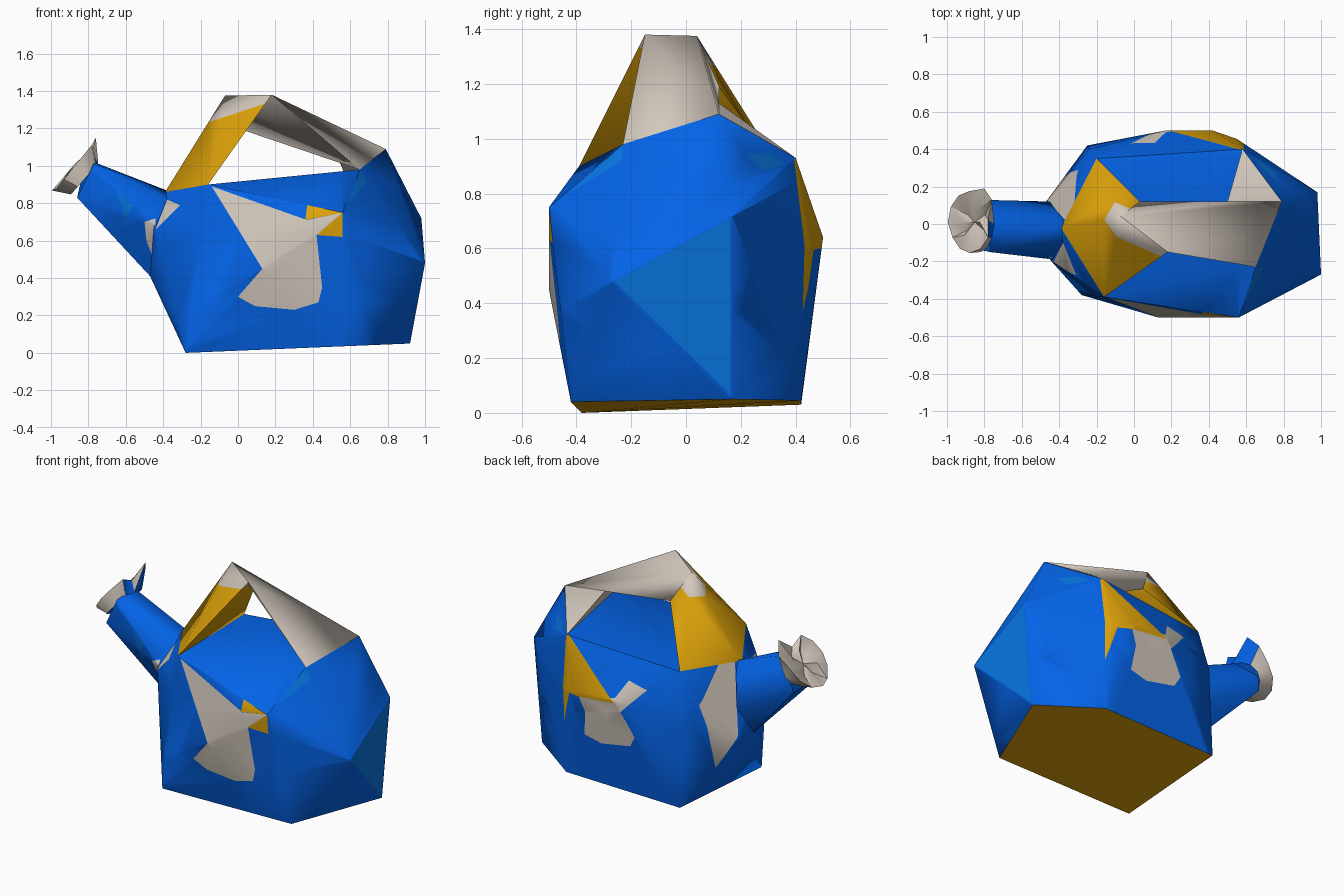
import bpy, bmesh, math, random
from mathutils import Vector

cube = bpy.data.objects.get("Cube")
if cube:
    bpy.data.objects.remove(cube, do_unlink=True)


def material(name, r, g, b):
    m = bpy.data.materials.new(name)
    m.use_nodes = True
    m.diffuse_color = (r, g, b, 1)
    m.node_tree.nodes["Principled BSDF"].inputs["Base Color"].default_value = (r, g, b, 1)
    return m


PALETTE = [material("blue enamel", 0.001, 0.125, 0.8),
           material("ivory", 0.65, 0.58, 0.51),
           material("golden orange", 0.74, 0.37, 0.003),
           material("lighter blue", 0.002, 0.18, 0.74)]
BLUE, IVORY, ORANGE, LIGHT = range(4)


def hull(points):
    """Faceted solid wrapped around a few corner points."""
    bm = bmesh.new()
    for p in points:
        bm.verts.new(p)
    bmesh.ops.convex_hull(bm, input=bm.verts[:])
    loose = [v for v in bm.verts if not v.link_faces]
    bmesh.ops.delete(bm, geom=loose, context='VERTS')
    bmesh.ops.recalc_face_normals(bm, faces=bm.faces[:])
    bm.normal_update()
    return bm


def cut(bm, faces, co, no):
    geom = list({g for f in faces for g in (*f.verts, *f.edges, f)})
    bmesh.ops.bisect_plane(bm, geom=geom, plane_co=co, plane_no=no)
    bm.normal_update()


def paint(bm, axis, side, corners, mat):
    """Cut a convex patch into the faces seen along an axis and colour it."""
    view = Vector((side, 0, 0)) if axis == 'x' else Vector((0, side, 0))
    pts = [Vector((0, a, b)) if axis == 'x' else Vector((a, 0, b)) for a, b in corners]
    centre = sum(pts, Vector()) / len(pts)
    planes = []

    def inside():
        return [f for f in bm.faces if f.normal.dot(view) > 0.12 and
                all((f.calc_center_median() - p).dot(n) > 0 for p, n in planes)]

    for p, q in zip(pts, pts[1:] + pts[:1]):
        n = (q - p).cross(view).normalized()
        if n.dot(centre - p) < 0:
            n.negate()
        cut(bm, inside(), p, n)
        planes.append((p, n))
    for f in inside():
        f.material_index = mat


def finish(bm, name, angle):
    mesh = bpy.data.meshes.new(name)
    for m in PALETTE:
        mesh.materials.append(m)
    bm.to_mesh(mesh)
    bm.free()
    ob = bpy.data.objects.new(name, mesh)
    bpy.context.collection.objects.link(ob)
    bpy.ops.object.select_all(action='DESELECT')
    ob.select_set(True)
    bpy.context.view_layer.objects.active = ob
    bpy.ops.object.shade_smooth_by_angle(angle=math.radians(angle))


# Corners shared by the body and the handle
front_mid, front_right, front_left = (-.39, -.02, .86), (-.16, -.39, .9), (-.2, .35, .88)
rear_mid, rear_right, rear_left = (.79, .12, 1.09), (.65, -.23, .98), (.58, .4, .93)
grip_top, grip_nose, grip_under, grip_rear = (.18, -.15, 1.38), (-.07, .04, 1.375), (.03, .12, 1.19), (.5, .12, 1.13)
back_high, back_low = (.98, .17, .72), (1, -.27, .48)

# Body
body = hull([front_mid, front_right, front_left, rear_right, rear_left, back_high, back_low,
             (-.28, -.38, 0), (.68, -.42, .04), (.92, .17, .05), (.57, .42, .045), (-.25, .42, .03),
             (.56, -.5, .75), (.13, -.5, .45), (.17, .5, .64), (.42, .5, .64), (.55, .455, .6),
             (-.24, .4, .62), (-.45, -.19, .67), (-.47, .12, .42), (-.47, -.03, .41)])
for f in body.faces:
    if f.normal.z < -.8:
        f.material_index = ORANGE
# patches on the front flank
paint(body, 'y', -1, [(-.14, .89), (.37, .71), (.42, .63), (.13, .45)], IVORY)
paint(body, 'y', -1, [(.37, .71), (.56, .75), (.42, .63)], IVORY)
paint(body, 'y', -1, [(.13, .45), (.42, .63), (.45, .35), (.43, .27), (.3, .23), (.09, .25), (0, .3)], IVORY)
paint(body, 'y', -1, [(.37, .79), (.56, .75), (.36, .71)], ORANGE)
paint(body, 'y', -1, [(.56, .75), (.56, .62), (.42, .63)], ORANGE)
paint(body, 'y', -1, [(-.44, .66), (-.38, .82), (-.31, .79), (-.42, .68)], IVORY)
# patches on the back flank
paint(body, 'y', 1, [(.43, .61), (.17, .66), (.13, .58), (.39, .51)], IVORY)
paint(body, 'y', 1, [(.17, .66), (.11, .77), (-.02, .74), (.13, .58)], IVORY)
paint(body, 'y', 1, [(.39, .51), (.13, .58), (.04, .43), (.08, .36), (.29, .32), (.41, .35)], IVORY)
paint(body, 'y', 1, [(.59, .95), (.17, .63), (.55, .59)], ORANGE)
paint(body, 'y', 1, [(.59, .95), (.51, .62), (.58, .37)], ORANGE)
# collar beside the spout, patches on the rear end
paint(body, 'x', -1, [(.02, .87), (.11, .88), (.29, .66), (.24, .25), (.12, .45)], IVORY)
paint(body, 'x', 1, [(-.26, .48), (.16, .71), (.16, .07)], LIGHT)
paint(body, 'x', 1, [(-.43, .8), (-.23, .98), (-.2, .94)], LIGHT)
finish(body, "body", 55)

# Rear shoulder rising to the handle
shoulder = hull([rear_mid, rear_right, rear_left, back_high, back_low])
for f in shoulder.faces:
    if f.normal.x < -.1:
        f.material_index = IVORY
paint(shoulder, 'x', 1, [(.22, .94), (.3, .95), (.36, .91), (.28, .88)], LIGHT)
finish(shoulder, "rear_shoulder", 55)

# Handle: front leg, grip and rear leg
leg = hull([front_mid, front_right, front_left, grip_top, grip_nose, grip_under])
slope, level = Vector((-.33, 0, 1)), Vector((0, 0, 1.285))
cut(leg, leg.faces[:], level, slope)
for f in leg.faces:
    f.material_index = IVORY if (f.calc_center_median() - level).dot(slope) > 0 else ORANGE
finish(leg, "handle_front_leg", 75)

for name, corners in {"handle_grip": [grip_top, grip_nose, grip_under, grip_rear, rear_mid, rear_right],
                      "handle_rear_leg": [grip_rear, rear_mid, rear_right, rear_left]}.items():
    part = hull(corners)
    for f in part.faces:
        f.material_index = IVORY
    finish(part, name, 75)

# Spout
spout = hull([(-.84, .13, .92), (-.77, .03, 1.02), (-.77, -.15, 1.01), (-.86, -.13, .83), (-.86, .12, .83),
              (-.36, 0, .86), (-.43, -.19, .68), (-.45, .12, .62), (-.47, -.03, .41), (-.38, -.1, .82)])
paint(spout, 'y', -1, [(-.5, .7), (-.44, .72), (-.44, .47), (-.49, .6)], IVORY)
paint(spout, 'y', -1, [(-.65, .86), (-.56, .79), (-.6, .72)], LIGHT)
finish(spout, "spout", 55)

# Spout head: a flared crumpled rose with a dished star face
random.seed(4)
rose = bmesh.new()
out, along = Vector((-.75, 0, .66)), Vector((.66, 0, .75))
centre = Vector((-.875, .01, .995))
count = 12


def ring(middle, rx, ry, jitter):
    verts = []
    for i in range(count):
        a = 2 * math.pi * i / count
        p = middle + along * rx * math.cos(a) + Vector((0, ry * math.sin(a), 0))
        p += out * random.uniform(-jitter, jitter)
        verts.append(rose.verts.new(p))
    return verts


rings = [ring(Vector((-.82, 0, .93)), .11, .15, 0),
         ring(centre, .175, .165, .01),
         ring(centre - out * .02, .08, .08, .03)]
rings[1][1].co = (-.76, .13, 1.15)
rings[1][0].co = (-.78, .02, 1.07)
rings[1][2].co = (-.8, .19, 1.08)
for a, b in zip(rings, rings[1:]):
    for i in range(count):
        j = (i + 1) % count
        rose.faces.new((a[i], a[j], b[j]))
        rose.faces.new((a[i], b[j], b[i]))
hub = rose.verts.new(centre - out * .03)
for i in range(count):
    rose.faces.new((rings[2][i], rings[2][(i + 1) % count], hub))
rose.faces.new(rings[0][::-1])
bmesh.ops.recalc_face_normals(rose, faces=rose.faces[:])
rose.normal_update()
# the skirt facing the body stays blue
for f in rose.faces:
    f.material_index = BLUE if f.normal.x > .72 and f.normal.y > -.4 else IVORY
finish(rose, "spout_head", 35)
